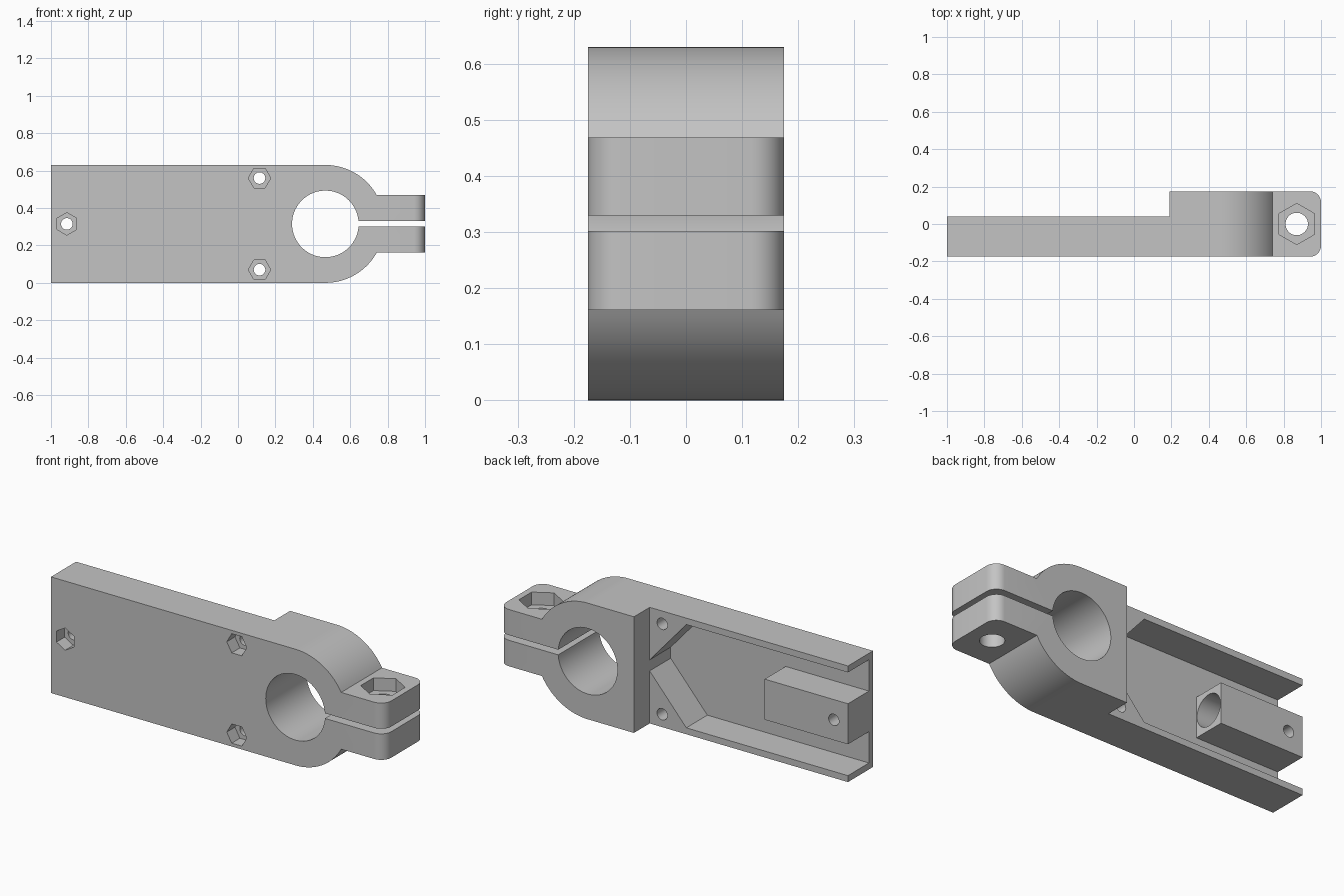
import bpy, bmesh
from math import pi, sin, cos, asin, radians
from mathutils import Matrix, Vector

if "Cube" in bpy.data.objects:
    bpy.data.objects.remove(bpy.data.objects["Cube"])

HEIGHT, MID = 0.63, 0.315
FRONT, BACK, PLATE_BACK = -0.175, 0.175, 0.04
FLOOR = -0.14
BORE_X, STEP_X = 0.467, 0.19

grey = bpy.data.materials.new("plain_grey")
grey.use_nodes = True
colour = (0.55, 0.55, 0.55, 1)
grey.diffuse_color = colour
grey.node_tree.nodes["Principled BSDF"].inputs["Base Color"].default_value = colour


def make_object(name, bm):
    bmesh.ops.recalc_face_normals(bm, faces=bm.faces)
    mesh = bpy.data.meshes.new(name)
    bm.to_mesh(mesh)
    bm.free()
    mesh.materials.append(grey)
    obj = bpy.data.objects.new(name, mesh)
    bpy.context.collection.objects.link(obj)
    return obj


def prism(outline, y0, y1):
    """Extrude an x-z outline along y."""
    bm = bmesh.new()
    face = bm.faces.new([bm.verts.new((x, y0, z)) for x, z in outline])
    new = bmesh.ops.extrude_face_region(bm, geom=[face])["geom"]
    verts = [v for v in new if isinstance(v, bmesh.types.BMVert)]
    bmesh.ops.translate(bm, verts=verts, vec=(0, y1 - y0, 0))
    return bm


def box(x0, x1, y0, y1, z0, z1):
    return prism([(x0, z0), (x1, z0), (x1, z1), (x0, z1)], y0, y1)


def rod(start, end, radius, sides=48, turn=0):
    """Cylinder or hexagonal prism between two points."""
    start, end = Vector(start), Vector(end)
    axis = end - start
    bm = bmesh.new()
    place = (Matrix.Translation((start + end) / 2)
             @ axis.to_track_quat('Z', 'Y').to_matrix().to_4x4()
             @ Matrix.Rotation(turn, 4, 'Z'))
    bmesh.ops.create_cone(bm, cap_ends=True, segments=sides, radius1=radius,
                          radius2=radius, depth=axis.length, matrix=place)
    return bm


def cut(target, bm):
    cutter = make_object("cutter", bm)
    cutter.hide_render = True
    mod = target.modifiers.new("cut", 'BOOLEAN')
    mod.operation, mod.solver, mod.object = 'DIFFERENCE', 'EXACT', cutter
    bpy.context.view_layer.update()
    result = bpy.data.meshes.new_from_object(
        target.evaluated_get(bpy.context.evaluated_depsgraph_get()))
    target.modifiers.clear()
    target.data = result
    bpy.data.objects.remove(cutter)


# Body outline: flat arm, round clamp head, two ears
ear = 0.154
limit = asin(ear / MID)
arc = [pi / 2 + (limit - pi / 2) * i / 24 for i in range(25)]
upper = [(BORE_X + MID * cos(a), MID + MID * sin(a)) for a in arc] + [(1, MID + ear)]
lower = [(x, HEIGHT - z) for x, z in reversed(upper)]
bm = prism([(-1, HEIGHT)] + upper + lower + [(-1, 0)], FRONT, BACK)

# Rounded ear corners
corners = [e for e in bm.edges if all(v.co.x > 0.99 for v in e.verts)
           and abs(e.verts[0].co.z - e.verts[1].co.z) > 0.1]
bmesh.ops.bevel(bm, geom=corners, offset=0.06, segments=10, profile=0.5, affect='EDGES')
body = make_object("clamp_arm", bm)

# Thinner arm behind the clamp head
cut(body, box(-1.1, STEP_X, PLATE_BACK, 0.3, -0.1, 0.8))

# Rear pocket around the central block, with corner gussets
half = [(-1.1, 0.11), (-0.5, 0.11)], [(STEP_X, 0.03), (-0.03, 0.28), (-1.1, 0.28)]
side = lambda points, s: [(x, MID + s * d) for x, d in points]
pocket = (side(half[0], 1) + side(half[0][::-1], -1)
          + side(half[1][::-1], -1) + side(half[1], 1))
cut(body, prism(pocket, FLOOR, 0.1))

# Bore and clamping slot
cut(body, rod((BORE_X, -0.3, MID), (BORE_X, 0.3, MID), 0.178, 96))
cut(body, box(BORE_X, 1.1, -0.3, 0.3, 0.302, 0.33))

# Blind round socket in the end of the block
cut(body, rod((-0.84, -0.05, MID), (-0.4, -0.05, MID), 0.085))

# Screw holes with hexagonal nut recesses in the front
for x, z, turn in ((-0.915, MID, 0), (0.115, 0.56, pi / 6), (0.115, 0.07, pi / 6)):
    cut(body, rod((x, -0.3, z), (x, 0.3, z), 0.031, 32))
    cut(body, rod((x, -0.3, z), (x, FRONT + 0.07, z), 0.06, 6, turn))

# Ear bolt hole with a nut recess on top
cut(body, rod((0.87, 0, 0), (0.87, 0, 0.7), 0.06, 40))
cut(body, rod((0.87, 0, 0.4), (0.87, 0, 0.7), 0.11, 6))

bpy.ops.object.select_all(action='DESELECT')
body.select_set(True)
bpy.context.view_layer.objects.active = body
bpy.ops.object.shade_smooth_by_angle(angle=radians(30))
